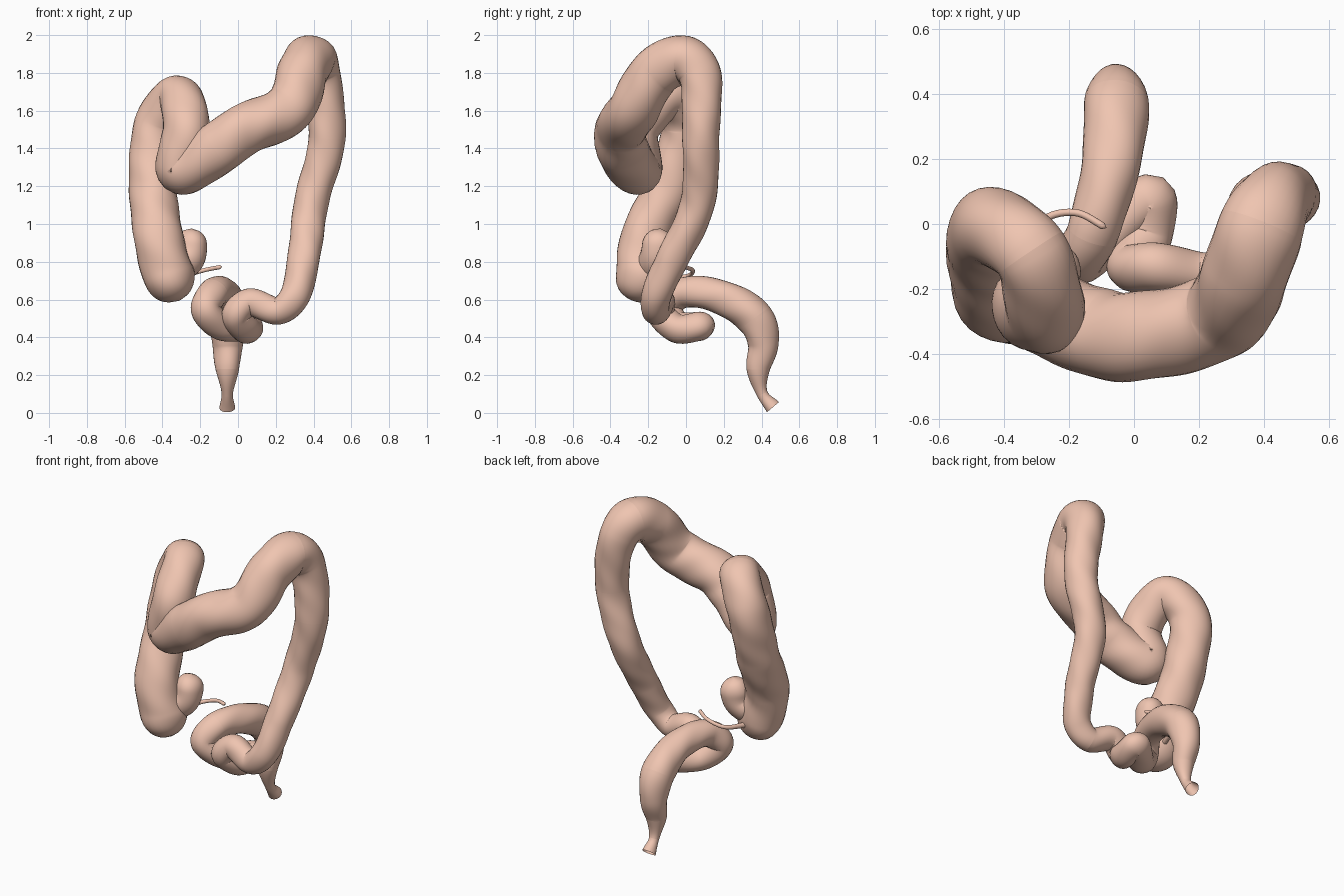
import bpy, bmesh, math
from mathutils import Vector

if "Cube" in bpy.data.objects:
    bpy.data.objects.remove(bpy.data.objects["Cube"])

skin = bpy.data.materials.new("skin")
skin.diffuse_color = (0.87, 0.56, 0.44, 1)
skin.use_nodes = True
skin.node_tree.nodes["Principled BSDF"].inputs["Base Color"].default_value = skin.diffuse_color
SIDES, STEP = 28, 0.012


def spline(points, radii):
    """Smooth centripetal curve; gives positions, radii and the index of each key point."""
    k = [Vector((*p, r)) for p, r in zip(points, radii)]
    k = [k[0] * 2 - k[1]] + k + [k[-1] * 2 - k[-2]]
    h = [math.sqrt((b - a).length) for a, b in zip(k, k[1:])]
    d = [(b - a) / s for a, b, s in zip(k, k[1:], h)]
    m = [(d[i - 1] * h[i] + d[i] * h[i - 1]) / (h[i] + h[i - 1]) for i in range(1, len(h))]
    out, marks = [], [0]
    for i in range(1, len(k) - 2):
        a, b, s = k[i], k[i + 1], h[i]
        n = max(3, round(s * s / STEP))
        for j in range(n):
            t = j / n
            out.append(a * (2 * t**3 - 3 * t * t + 1) + b * (3 * t * t - 2 * t**3)
                       + m[i - 1] * s * (t**3 - 2 * t * t + t) + m[i] * s * (t**3 - t * t))
        marks.append(len(out))
    return out + [k[-2]], marks


def rings(pts, round_start=0, round_end=0, wobble=0.03):
    """Cross-sections carried along the path without twisting, with domed ends."""
    pos = [p.to_3d() for p in pts]
    arc = [0]
    for a, b in zip(pos, pos[1:]):
        arc.append(arc[-1] + (b - a).length)
    normal, out = Vector((1, 0.2, 0.1)), []
    for i, p in enumerate(pos):
        tan = (pos[min(i + 1, len(pos) - 1)] - pos[max(i - 1, 0)]).normalized()
        normal = (normal - tan * normal.dot(tan)).normalized()
        side, size = tan.cross(normal), pts[i].w
        for dist, dome in ((arc[i], round_start), (arc[-1] - arc[i], round_end)):
            if dist < dome:
                size *= max(0.05, math.sqrt(1 - (1 - dist / dome) ** 2))
        ring = []
        for j in range(SIDES):
            a = 2 * math.pi * j / SIDES
            r = size * (1 + wobble * math.sin(3 * a + arc[i] * 9) * math.sin(arc[i] * 22))
            ring.append(p + (normal * math.cos(a) + side * math.sin(a)) * r)
        out.append(ring)
    return out


def skin_rings(name, ring_list, cap_start=False, cap_end=False):
    bm = bmesh.new()
    vs = [[bm.verts.new(p) for p in ring] for ring in ring_list]
    for a, b in zip(vs, vs[1:]):
        for j in range(SIDES):
            n = (j + 1) % SIDES
            bm.faces.new((a[j], a[n], b[n], b[j]))
    if cap_start:
        bm.faces.new(vs[0][::-1])
    if cap_end:
        bm.faces.new(vs[-1])
    me = bpy.data.meshes.new(name)
    bm.to_mesh(me)
    bm.free()
    me.polygons.foreach_set("use_smooth", [True] * len(me.polygons))
    me.materials.append(skin)
    bpy.context.collection.objects.link(bpy.data.objects.new(name, me))


# Each section: name, radius at its start (blends to the next), centre line
sections = [
    ("ascending_colon", .14, [(-.31, -.235, .595), (-.37, -.235, .74), (-.42, -.22, .92),
                              (-.45, -.09, 1.2), (-.428, -.01, 1.53)]),
    ("hepatic_flexure", .117, [(-.32, -.09, 1.672), (-.272, -.265, 1.5), (-.305, -.255, 1.29)]),
    ("transverse_colon", .138, [(-.1, -.34, 1.405), (.02, -.345, 1.495), (.265, -.28, 1.605),
                                (.345, -.15, 1.81)]),
    ("splenic_flexure", .132, [(.39, -.01, 1.868), (.428, .067, 1.8)]),
    ("descending_colon", .098, [(.47, .078, 1.45), (.385, .06, 1.1), (.345, -.08, .8),
                                (.295, -.16, .61)]),
    ("sigmoid_colon", .073, [(.21, -.16, .54), (.06, -.13, .585), (-.01, -.13, .52),
                             (.04, -.04, .445), (.05, .075, .46), (-.085, -.04, .46),
                             (-.17, -.105, .55)]),
    ("upper_rectum", .08, [(-.13, -.03, .632), (-.07, .18, .615)]),
    ("lower_rectum", .1, [(-.055, .365, .5), (-.055, .408, .36)]),
    ("anal_canal", .062, [(-.056, .382, .23)]),
    ("anal_opening", .03, [(-.057, .405, .1), (-.057, .46, .03)]),
]
points, radii, firsts = [], [], []
for i, (name, r, pts) in enumerate(sections):
    r_next = sections[i + 1][1] if i + 1 < len(sections) else .054
    firsts.append(len(points))
    points += pts
    radii += [r + (r_next - r) * j / len(pts) for j in range(len(pts))]
line, marks = spline(points, radii)
tube = rings(line, round_start=.15)
ends = [marks[f] for f in firsts] + [len(tube) - 1]
for (name, _, _), a, b in zip(sections, ends, ends[1:]):
    skin_rings(name, tube[a:b + 1], cap_start=a == 0)

# Short stump of small intestine on the inner side
line, _ = spline([(-.36, -.2, .75), (-.26, -.16, .82), (-.245, -.135, .975)], [.085] * 3)
skin_rings("ileum_stump", rings(line, .08, .09), True, True)

# Thin worm-like appendix
line, _ = spline([(-.34, -.14, .7), (-.28, .01, .725), (-.18, .035, .755), (-.085, -.012, .774)],
                 [.017, .012, .011, .011])
skin_rings("appendix", rings(line, 0, .015, 0), True, True)
